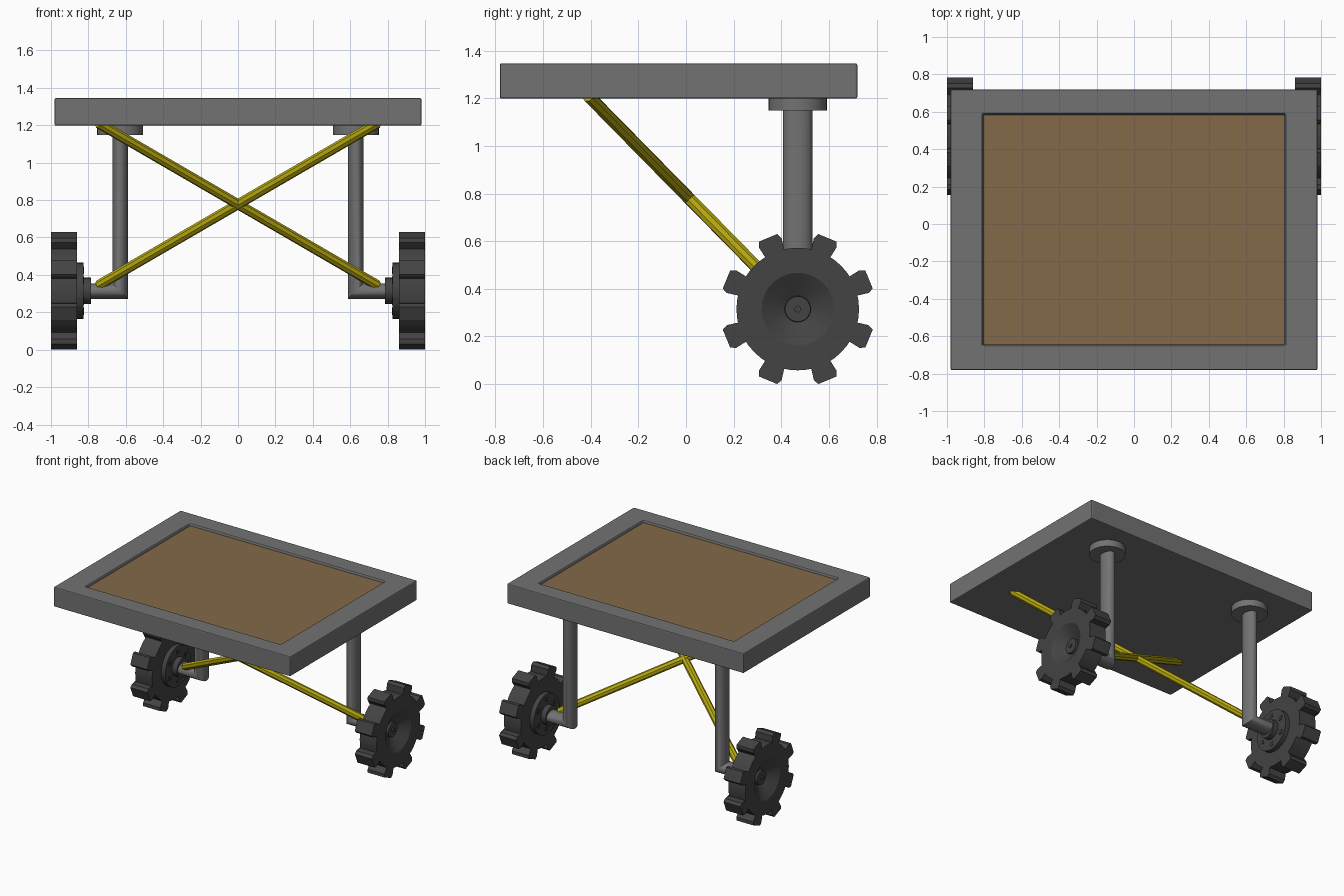
import bpy, bmesh
from math import sin, cos, atan2, pi, radians
from mathutils import Vector

if "Cube" in bpy.data.objects:
    bpy.data.objects.remove(bpy.data.objects["Cube"])

WY, WZ = 0.469, 0.315  # wheel axis


def material(name, rgb):
    m = bpy.data.materials.new(name)
    m.diffuse_color = (*rgb, 1)
    m.use_nodes = True
    m.node_tree.nodes["Principled BSDF"].inputs["Base Color"].default_value = m.diffuse_color
    return m


brown = material("brown", (0.23, 0.14, 0.066))
yellow = material("yellow", (0.48, 0.40, 0.005))
steel = material("steel_grey", (0.17, 0.17, 0.17))
rubber = material("dark_grey", (0.056, 0.056, 0.056))
black = material("near_black", (0.03, 0.03, 0.03))


def loft(name, rings, mat, smooth=None):
    """Skin a stack of equal-sized rings and cap both ends."""
    bm = bmesh.new()
    vs = [[bm.verts.new(p) for p in r] for r in rings]
    n = len(vs[0])
    for a, b in zip(vs, vs[1:]):
        for i in range(n):
            j = (i + 1) % n
            bm.faces.new((a[i], a[j], b[j], b[i]))
    bm.faces.new(vs[0])
    bm.faces.new(vs[-1])
    bmesh.ops.recalc_face_normals(bm, faces=bm.faces)
    me = bpy.data.meshes.new(name)
    bm.to_mesh(me)
    bm.free()
    ob = bpy.data.objects.new(name, me)
    bpy.context.collection.objects.link(ob)
    me.materials.append(mat)
    if smooth:
        bpy.ops.object.select_all(action='DESELECT')
        ob.select_set(True)
        bpy.context.view_layer.objects.active = ob
        bpy.ops.object.shade_smooth_by_angle(angle=radians(smooth))
    return ob


def rect(hx, hy, z):
    return [(sx * hx, -0.031 + sy * hy, z) for sx, sy in ((-1, -1), (1, -1), (1, 1), (-1, 1))]


def circle(cx, cy, cz, r, axis, n):
    pts = []
    for i in range(n):
        c, s = r * cos(2 * pi * i / n), r * sin(2 * pi * i / n)
        pts.append((cx + c, cy + s, cz) if axis == 'z' else (cx, cy + c, cz + s))
    return pts


# Table frame with a recessed top, and the wooden panel inside it
frame = loft("table_frame", [rect(.98, .75, 1.198), rect(.98, .75, 1.346),
                             rect(.81, .62, 1.346), rect(.805, .615, 1.32)], steel)
bev = frame.modifiers.new("bevel", 'BEVEL')
bev.width = 0.007
bev.segments = 2
loft("table_panel", [rect(.803, .613, 1.31), rect(.803, .613, 1.33)], brown)

# Gear-shaped tread outline: 8 flared lugs with root arcs between
gear = []
for k in range(8):
    a = radians(22.5 + 45 * k)
    for along, perp in ((.253, -.034), (.298, -.051), (.321, -.041),
                        (.321, .041), (.298, .051), (.253, .034)):
        gear.append((along * cos(a) - perp * sin(a), along * sin(a) + perp * cos(a)))
    for d in (14, 22.5, 31):
        gear.append((.255 * cos(a + radians(d)), .255 * sin(a + radians(d))))
# Keep the lug tips on the ground
gscale = WZ / max(z for y, z in gear)
gear = [(y * gscale, z * gscale) for y, z in gear]


def wheel_ring(s, x, r):
    if r is None:
        return [(s * x, WY + y, WZ + z) for y, z in gear]
    return [(s * x, WY + r * cos(t), WZ + r * sin(t))
            for t in (atan2(z, y) for y, z in gear)]


WHEEL = [(.785, .07), (.825, .07), (.825, .15), (.86, .15), (.86, None), (1.0, None),
         (1.0, .152), (.94, .055), (.955, .053), (.955, .014), (.965, .014)]

for side, s in (("left", -1), ("right", 1)):
    loft(side + "_wheel", [wheel_ring(s, x, r) for x, r in WHEEL], rubber, 25)

    # Nearly flush bolts on the inner hub
    for i in range(6):
        t = 2 * pi * i / 6 + pi / 6
        y, z = WY + .11 * cos(t), WZ + .11 * sin(t)
        loft(f"{side}_hub_bolt_{i}",
             [circle(s * x, y, z, .02, 'x', 8) for x in (.823, .83)], black)

    # Oval leg with a mitred bend into the axle
    leg = []
    for station in ("top", "mitre", "end"):
        ring = []
        for i in range(20):
            c, w = .042 * cos(2 * pi * i / 20), .0625 * sin(2 * pi * i / 20)
            x = .80 if station == "end" else .63 + c
            z = 1.17 if station == "top" else .313 + c
            ring.append((s * x, WY + w, z))
        leg.append(ring)
    loft(side + "_leg", leg, steel, 30)

    # Round mounting flange
    loft(side + "_flange", [circle(s * .63, WY, z, .123, 'z', 32)
                            for z in (1.148, 1.203)], steel, 30)

    # Diagonal brace from this axle to the opposite front underside
    p, q = Vector((s * .745, .44, .345)), Vector((-s * .745, -.41, 1.21))
    d = (q - p).normalized()
    u = d.cross(Vector((0, 0, 1))).normalized()
    v = d.cross(u)
    loft(side + "_brace", [[e + .027 * (u * cos(t) + v * sin(t))
                            for t in (pi / 8 + pi / 4 * i for i in range(8))]
                           for e in (p, q)], yellow)
